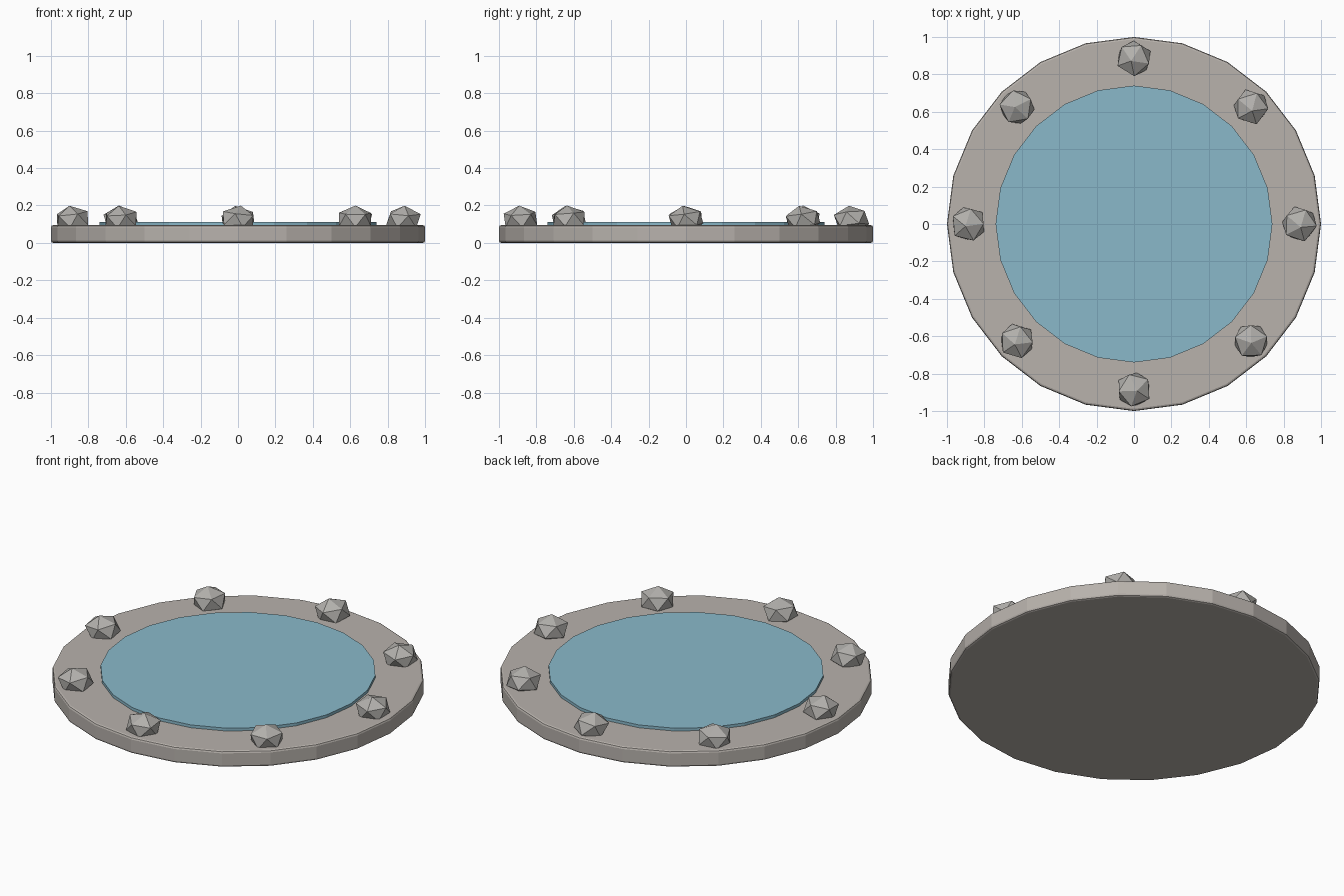
import bpy
import math
import random
from mathutils import Matrix, Euler

random.seed(4)

cube = bpy.data.objects.get("Cube")
if cube:
    bpy.data.objects.remove(cube, do_unlink=True)


def make_material(name, rgb):
    mat = bpy.data.materials.new(name)
    mat.use_nodes = True
    mat.diffuse_color = (*rgb, 1)
    bsdf = next(n for n in mat.node_tree.nodes if n.type == "BSDF_PRINCIPLED")
    bsdf.inputs["Base Color"].default_value = (*rgb, 1)
    bsdf.inputs["Roughness"].default_value = 0.8
    return mat


def finish(name, mat):
    obj = bpy.context.object
    obj.name = name
    obj.data.name = name
    obj.data.materials.append(mat)
    return obj


def disc(name, radius, bottom, top, mat):
    bpy.ops.mesh.primitive_cylinder_add(
        vertices=24, radius=radius, depth=top - bottom,
        location=(0, 0, (bottom + top) / 2))
    return finish(name, mat)


warm_stone = make_material("warm stone", (0.479, 0.445, 0.413))
grey_rock = make_material("grey rock", (0.445, 0.434, 0.413))
water_blue = make_material("water blue", (0.254, 0.485, 0.591))

# Stone basin with a narrow chamfer
basin = disc("stone_basin", 1.0, 0, 0.095, warm_stone)
bevel = basin.modifiers.new("chamfer", "BEVEL")
bevel.width = 0.012
bevel.segments = 2
bevel.limit_method = "ANGLE"
bevel.angle_limit = math.radians(40)

# Water surface standing just above the basin
disc("water", 0.74, 0.08, 0.112, water_blue)

# Ring of squashed, slightly tilted rocks
for i in range(8):
    angle = i * math.tau / 8
    bpy.ops.mesh.primitive_ico_sphere_add(subdivisions=1, radius=0.1)
    rock = finish(f"rim_rock_{i + 1}", grey_rock)
    tilt = Euler((random.uniform(-0.2, 0.2), random.uniform(-0.2, 0.2),
                  random.uniform(0, math.tau)))
    rock.data.transform(tilt.to_matrix().to_4x4())
    rock.data.transform(Matrix.Diagonal((1, 1, 0.75, 1)))
    rock.location = (0.885 * math.cos(angle), 0.885 * math.sin(angle), 0.125)
